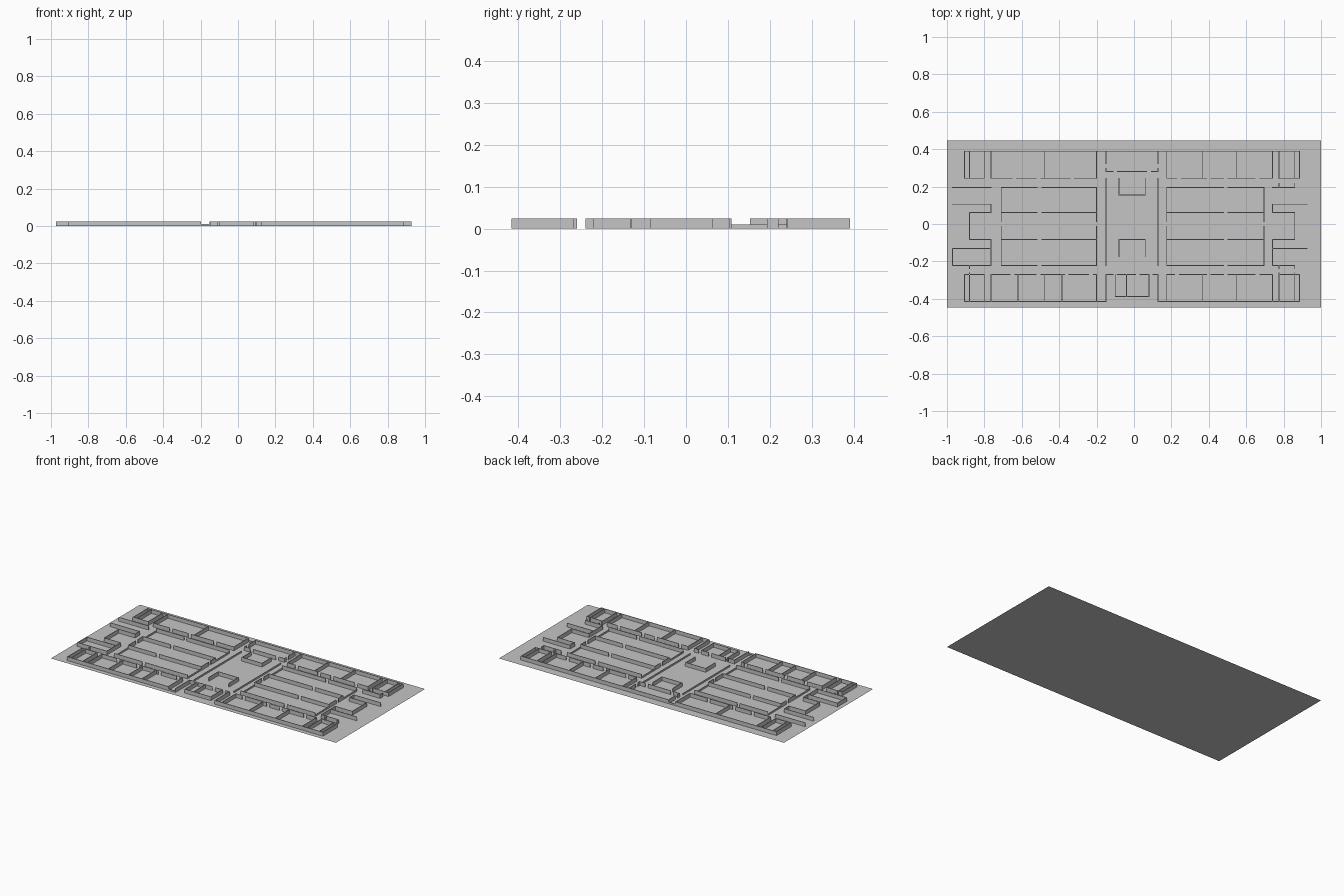
import bpy, bmesh

if "Cube" in bpy.data.objects:
    bpy.data.objects.remove(bpy.data.objects["Cube"])

T = 0.004      # wall thickness
H = 0.0245     # full wall height
LOW = 0.01     # low sill height

grey = bpy.data.materials.new("plain grey")
grey.diffuse_color = (0.56, 0.56, 0.56, 1)
grey.use_nodes = True
grey.node_tree.nodes["Principled BSDF"].inputs["Base Color"].default_value = grey.diffuse_color


def finish(bm, name):
    me = bpy.data.meshes.new(name)
    bm.to_mesh(me)
    bm.free()
    me.materials.append(grey)
    bpy.context.collection.objects.link(bpy.data.objects.new(name, me))


def box(bm, x0, x1, y0, y1, h):
    v = [bm.verts.new((x, y, z)) for z in (0, h)
         for x, y in ((x0, y0), (x1, y0), (x1, y1), (x0, y1))]
    bm.faces.new(v[4:])
    for i in range(4):
        j = (i + 1) % 4
        bm.faces.new((v[i], v[j], v[j + 4], v[i + 4]))


def spans(a, b, doors, w=0.024):
    """Cut door gaps out of the run a..b."""
    a, b = min(a, b), max(a, b)
    for d in sorted(doors):
        if a < d < b:
            yield a, d - w / 2
            a = d + w / 2
    yield a, b


def along_x(bm, y, x0, x1, doors=(), h=H):
    for a, b in spans(x0, x1, doors):
        box(bm, a - T / 2, b + T / 2, y - T / 2, y + T / 2, h)


def along_y(bm, x, y0, y1, doors=(), h=H):
    for a, b in spans(y0, y1, doors):
        box(bm, x - T / 2, x + T / 2, a - T / 2, b + T / 2, h)


# floor sheet
bm = bmesh.new()
bm.faces.new([bm.verts.new(p) for p in
              ((-1, -.446, 0), (1, -.446, 0), (1, .446, 0), (-1, .446, 0))])
finish(bm, "floor")

# back row of rooms
bm = bmesh.new()
along_x(bm, .389, -.906, -.2)
along_x(bm, .389, -.15, .885)
along_x(bm, .244, -.906, -.8)
along_x(bm, .244, -.765, -.2, (-.64, -.51, -.33))
along_x(bm, .244, .175, .74, (.24, .40, .49, .66))
along_x(bm, .244, .775, .885)
along_x(bm, .281, -.15, .128, (-.1, .08))
for x in (-.906, -.88, -.8, -.765, -.48, -.2, .175, .365, .55, .74, .885):
    along_y(bm, x, .244, .389)
for x in (-.15, .128):
    along_y(bm, x, .281, .389, (.31,))
for x in (.775, .86):
    along_y(bm, x, .195, .389, (.23,))
finish(bm, "back_rooms")

# front row of rooms
bm = bmesh.new()
along_x(bm, -.414, -.906, -.2)
along_x(bm, -.414, .128, .885)
along_x(bm, -.27, -.906, -.8)
along_x(bm, -.27, -.765, -.2, (-.65, -.51, -.36, -.23))
along_x(bm, -.27, -.15, .128, (-.1, .02, .09))
along_x(bm, -.27, .175, .74, (.23, .40, .49, .66))
along_x(bm, -.27, .775, .885)
for x in (-.906, -.8, -.765, -.62, -.48, -.385, -.2, -.15,
          .128, .175, .365, .55, .74, .885):
    along_y(bm, x, -.414, -.27)
along_y(bm, -.88, -.414, -.222, (-.25,))
for x in (.775, .86):
    along_y(bm, x, -.414, -.222, (-.25,))
finish(bm, "front_rooms")

# front entrance
bm = bmesh.new()
along_x(bm, -.388, -.1, .08)
for x in (-.1, -.04, .08):
    along_y(bm, x, -.388, -.27)
finish(bm, "entrance")

# end wings
bm = bmesh.new()
for inner, mid, outer in ((-.765, -.88, -.97), (.74, .86, .925)):
    along_x(bm, .061, inner, mid)
    along_x(bm, -.083, inner, mid)
    along_y(bm, mid, -.083, .061)
    along_x(bm, .106, inner, outer)
    along_x(bm, -.131, inner, outer)
    end = outer if outer < 0 else mid
    along_x(bm, .195, inner, end)
    along_x(bm, -.222, inner, end)
    along_y(bm, inner, .061, .106)
    along_y(bm, inner, -.131, -.083)
    along_y(bm, inner, -.222, -.131)
along_y(bm, -.97, -.222, -.131)
finish(bm, "end_wings")

# inner blocks either side of the hall
bm = bmesh.new()
for a, b, door in ((-.71, -.2, -.505), (.175, .695, .49)):
    for y in (.061, -.083, .195, -.222):
        along_x(bm, y, a, b, (door,))
    for x in (a, b):
        along_y(bm, x, -.083, .061, (0,))
finish(bm, "inner_blocks")

# low sills and rails
bm = bmesh.new()
for x in (-.71, -.2, .175, .695):
    along_y(bm, x, .061, .195, h=LOW)
    along_y(bm, x, -.222, -.083, h=LOW)
for x in (-.15, .128):
    along_y(bm, x, -.222, .244, h=LOW)
for y in (.389, -.414):
    along_x(bm, y, -.2, -.15, h=LOW)
finish(bm, "low_sills")

# hall alcoves
bm = bmesh.new()
for x in (-.08, .06):
    along_y(bm, x, .155, .244)
    along_y(bm, x, -.175, -.083)
along_x(bm, .155, -.08, .06)
along_x(bm, -.083, -.08, .06)
finish(bm, "hall_alcoves")
